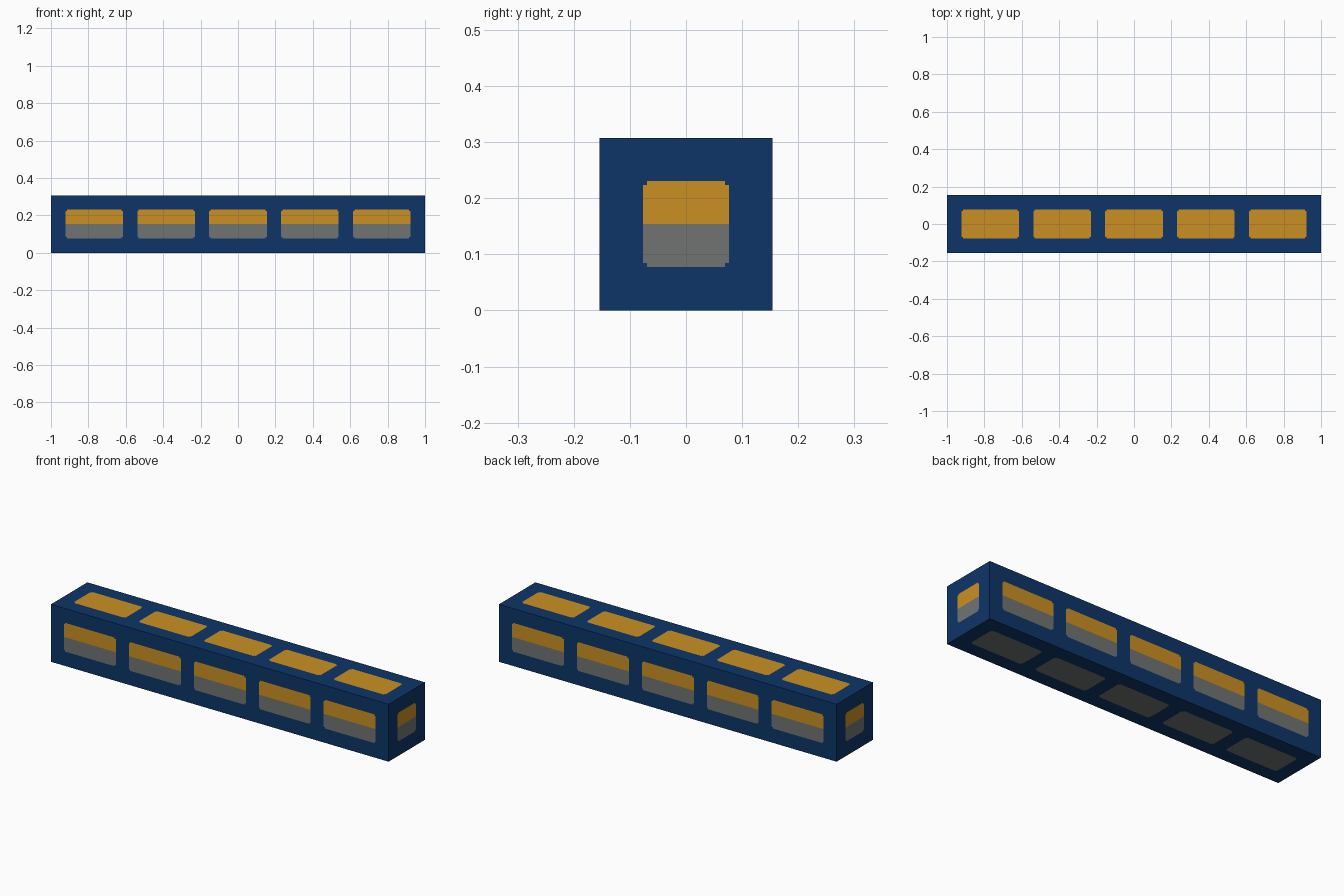
import bpy, bmesh

if "Cube" in bpy.data.objects:
    bpy.data.objects.remove(bpy.data.objects["Cube"])

U = 1 / 13            # design module
L, H = 1.0, 2 * U     # half length, half width/height
N = 0.0075            # corner notch of the painted panels


def material(name, rgb):
    m = bpy.data.materials.new(name)
    m.diffuse_color = (*rgb, 1)
    m.use_nodes = True
    m.node_tree.nodes["Principled BSDF"].inputs["Base Color"].default_value = m.diffuse_color
    return m


# Panel centres along each axis: five lengthwise, one across
centres = {0: ([i * 5 * U for i in range(-2, 3)], 2 * U), 1: ([0], U), 2: ([0], U)}


def breaks(axis):
    cs, h = centres[axis]
    out = [-L, L] if axis == 0 else [-H, 0, H]
    for c in cs:
        out += [c - h, c - h + N, c + h - N, c + h]
    return sorted(out)


def panel_depth(axis, v):
    """Distance inside the nearest panel edge (negative when outside)."""
    cs, h = centres[axis]
    return max(h - abs(v - c) for c in cs)


# Beam: six faces cut along the panel outlines, sharing all edges
bm = bmesh.new()
for axis in range(3):
    a, b = [k for k in range(3) if k != axis]
    for sign in (-1, 1):
        A, B = breaks(a), breaks(b)
        for a0, a1 in zip(A, A[1:]):
            for b0, b1 in zip(B, B[1:]):
                vs = []
                for pa, pb in ((a0, b0), (a1, b0), (a1, b1), (a0, b1)):
                    co = [0, 0, 0]
                    co[axis] = sign * (L if axis == 0 else H)
                    co[a], co[b] = pa, pb
                    vs.append(bm.verts.new((co[0], co[1], co[2] + H)))
                f = bm.faces.new(vs)
                # Amber above mid height, grey below, notched corners stay navy
                da = panel_depth(a, (a0 + a1) / 2)
                db = panel_depth(b, (b0 + b1) / 2)
                inside = da > 0 and db > 0 and not (da < N and db < N)
                if inside:
                    f.material_index = 1 if f.calc_center_median().z > H else 2
bmesh.ops.remove_doubles(bm, verts=bm.verts, dist=1e-4)
bmesh.ops.recalc_face_normals(bm, faces=bm.faces)

mesh = bpy.data.meshes.new("panelled_beam")
bm.to_mesh(mesh)
bm.free()
mesh.materials.append(material("navy", (0.004, 0.036, 0.138)))
mesh.materials.append(material("amber", (0.590, 0.280, 0.017)))
mesh.materials.append(material("grey", (0.165, 0.175, 0.175)))
bpy.context.collection.objects.link(bpy.data.objects.new("panelled_beam", mesh))
